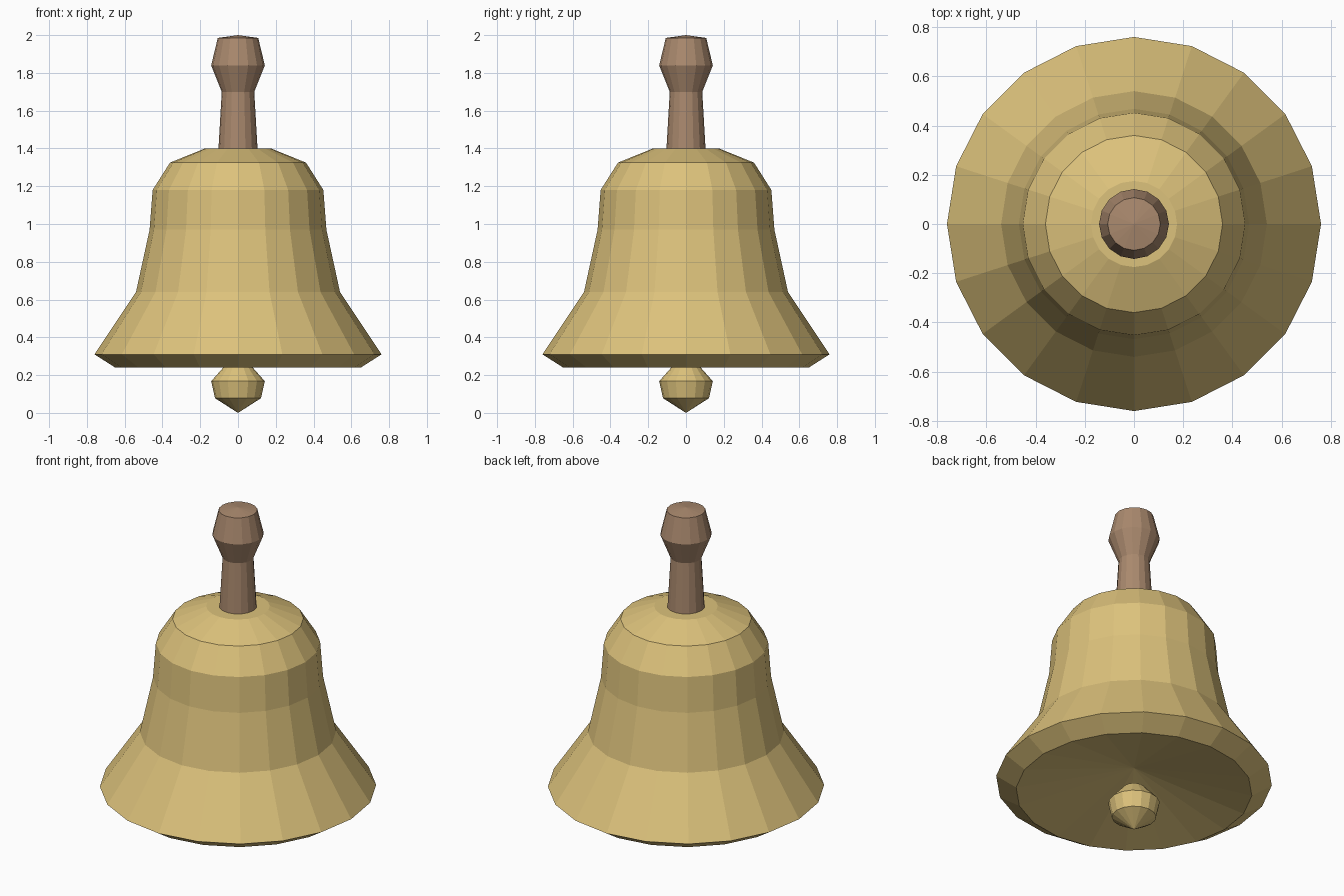
import bpy, bmesh, math

if "Cube" in bpy.data.objects:
    bpy.data.objects.remove(bpy.data.objects["Cube"])


def material(name, rgb):
    m = bpy.data.materials.new(name)
    m.diffuse_color = (*rgb, 1.0)
    m.use_nodes = True
    m.node_tree.nodes["Principled BSDF"].inputs["Base Color"].default_value = m.diffuse_color
    return m


def lathe(name, profile, sides, mat):
    """Spin a closed (radius, height) profile round z; radius 0 makes a pole."""
    bm = bmesh.new()
    rings = []
    for r, z in profile:
        if r == 0:
            rings.append([bm.verts.new((0, 0, z))] * sides)
        else:
            rings.append([bm.verts.new((r * math.cos(2 * math.pi * i / sides),
                                        r * math.sin(2 * math.pi * i / sides), z))
                          for i in range(sides)])
    for a, b in zip(rings, rings[1:]):
        for i in range(sides):
            j = (i + 1) % sides
            corners = list(dict.fromkeys((a[i], a[j], b[j], b[i])))
            bm.faces.new(corners)
    bmesh.ops.recalc_face_normals(bm, faces=bm.faces)
    mesh = bpy.data.meshes.new(name)
    bm.to_mesh(mesh)
    bm.free()
    mesh.materials.append(mat)
    obj = bpy.data.objects.new(name, mesh)
    bpy.context.collection.objects.link(obj)
    return obj


brass = material("brass", (0.72, 0.54, 0.20))
wood = material("brown wood", (0.40, 0.25, 0.155))

# Bell body, with a shallow hollow underneath
lathe("bell_body", [(0, 0.39), (0.65, 0.24), (0.76, 0.31), (0.54, 0.64),
                    (0.468, 0.97), (0.452, 1.18), (0.36, 1.325),
                    (0.175, 1.40), (0, 1.40)], 20, brass)

# Clapper hanging below the rim
lathe("clapper", [(0, 0.0), (0.122, 0.078), (0.142, 0.168),
                  (0.06, 0.26), (0, 0.27)], 16, brass)

# Wooden handle with a flared grip
lathe("handle", [(0, 1.385), (0.104, 1.39), (0.086, 1.70), (0.142, 1.84),
                 (0.107, 1.985), (0, 2.0)], 16, wood)
